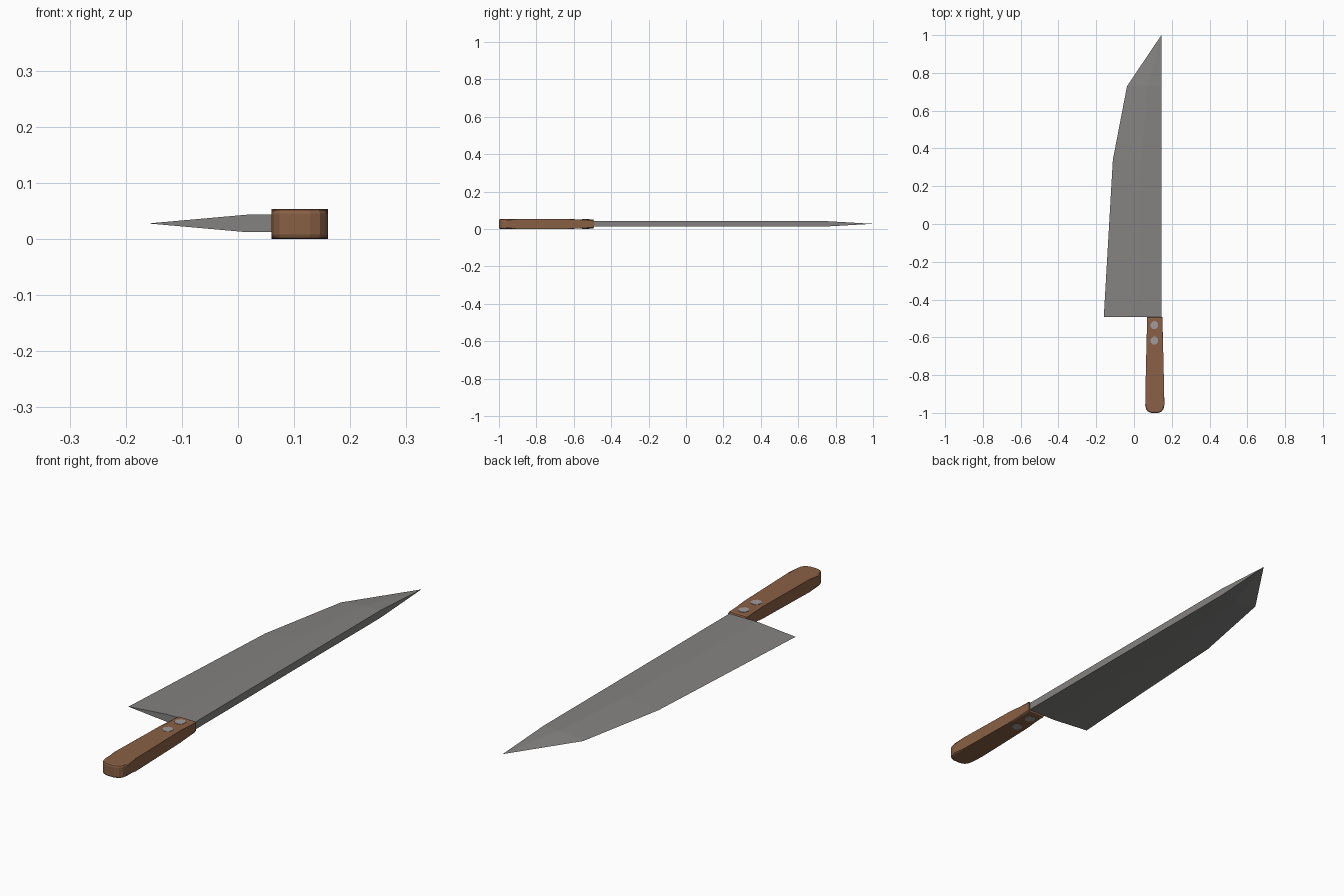
import bpy, bmesh, math

if "Cube" in bpy.data.objects:
    bpy.data.objects.remove(bpy.data.objects["Cube"])

ZC = 0.027  # mid-plane of the knife


def material(name, rgb):
    m = bpy.data.materials.new(name)
    m.diffuse_color = (*rgb, 1)
    m.use_nodes = True
    m.node_tree.nodes["Principled BSDF"].inputs["Base Color"].default_value = m.diffuse_color
    return m


steel = material("blade steel", (0.23, 0.225, 0.22))
wood = material("brown wood", (0.25, 0.117, 0.06))
rivet_metal = material("rivet metal", (0.36, 0.33, 0.33))


def finish(bm, name, mat):
    bmesh.ops.recalc_face_normals(bm, faces=bm.faces)
    me = bpy.data.meshes.new(name)
    bm.to_mesh(me)
    bm.free()
    me.materials.append(mat)
    ob = bpy.data.objects.new(name, me)
    bpy.context.collection.objects.link(ob)
    return ob


# Blade: wedge cross-sections (y, edge x, ridge x) converging to the tip
SPINE, HALF = 0.145, 0.0155
bm = bmesh.new()
rings = []
for y, edge, ridge in [(-0.493, -0.16, 0.015), (0.34, -0.112, 0.04), (0.73, -0.037, 0.07)]:
    pts = [(edge, 0), (ridge, HALF), (SPINE, HALF), (SPINE, -HALF), (ridge, -HALF)]
    rings.append([bm.verts.new((x, y, ZC + 0.001 + z)) for x, z in pts])
tip = bm.verts.new((SPINE, 1.0, ZC + 0.001))
bm.faces.new(rings[0])
for i in range(5):
    j = (i + 1) % 5
    for a, b in zip(rings, rings[1:]):
        bm.faces.new((a[i], a[j], b[j], b[i]))
    bm.faces.new((rings[-1][i], rings[-1][j], tip))
finish(bm, "blade", steel)

# Handle: tapered outline with rounded butt, extruded and chamfered
CX = 0.11
half = [(0.040, -0.492), (0.043, -0.60), (0.050, -0.90), (0.0505, -0.96),
        (0.046, -0.980), (0.036, -0.993), (0.018, -1.0)]
outline = [(CX + x, y) for x, y in half] + [(CX - x, y) for x, y in reversed(half)]
bm = bmesh.new()
face = bm.faces.new([bm.verts.new((x, y, 0)) for x, y in outline])
ext = bmesh.ops.extrude_face_region(bm, geom=[face])
for v in ext["geom"]:
    if isinstance(v, bmesh.types.BMVert):
        # the grip is slightly thinner towards the blade
        v.co.z = 2 * ZC
for v in bm.verts:
    t = (v.co.y + 1) / 0.508
    v.co.z = ZC + (v.co.z - ZC) * (1 - 0.08 * t)
rim = [e for e in bm.edges if (e.verts[0].co.z - ZC) * (e.verts[1].co.z - ZC) > 0]
bmesh.ops.bevel(bm, geom=rim, offset=0.008, segments=2, profile=0.5, affect='EDGES')
finish(bm, "handle", wood)

# Rivets: low-poly pins passing through the handle
for n, y in enumerate((-0.535, -0.617)):
    bm = bmesh.new()
    bmesh.ops.create_cone(bm, cap_ends=True, segments=8, radius1=0.022,
                          radius2=0.022, depth=0.0535)
    for v in bm.verts:
        a = math.radians(22.5)
        x0, y0 = v.co.x, v.co.y
        v.co = (CX - 0.002 + x0 * math.cos(a) - y0 * math.sin(a),
                y + x0 * math.sin(a) + y0 * math.cos(a), ZC + v.co.z)
    finish(bm, f"rivet_{n + 1}", rivet_metal)
